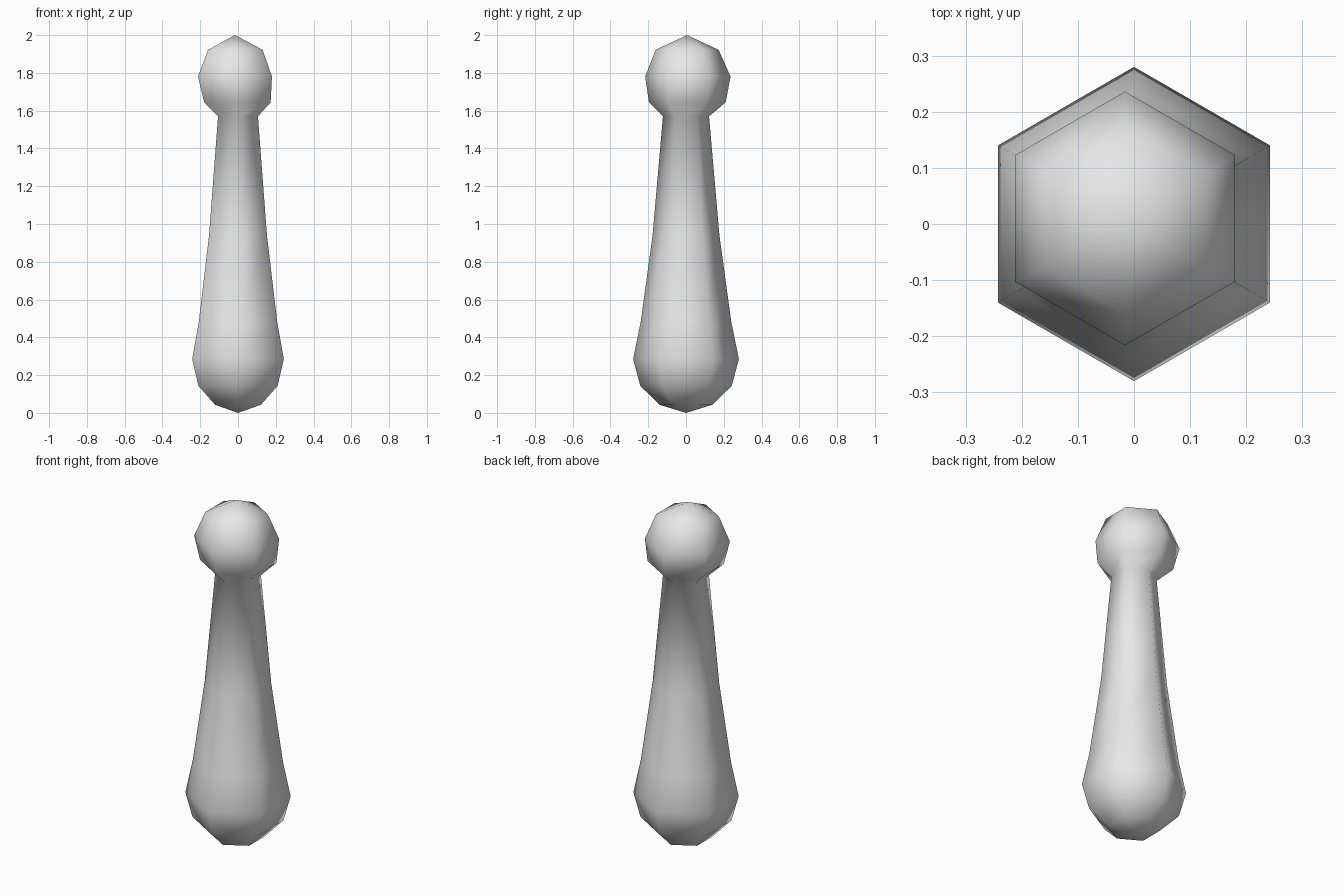
import bpy, bmesh, math

if "Cube" in bpy.data.objects:
    bpy.data.objects.remove(bpy.data.objects["Cube"], do_unlink=True)

SIDES = 6


def make_material(name, colour):
    mat = bpy.data.materials.new(name)
    mat.use_nodes = True
    mat.diffuse_color = colour
    mat.node_tree.nodes["Principled BSDF"].inputs["Base Color"].default_value = colour
    return mat


def lathe(name, bottom, rings, top, mat):
    """Six-sided smooth body: end points plus rings of (radius, z, x, y)."""
    bm = bmesh.new()
    loops = []
    for radius, z, cx, cy in rings:
        angles = [math.pi / 2 + math.tau * i / SIDES for i in range(SIDES)]
        loops.append([bm.verts.new((cx + radius * math.cos(a),
                                    cy + radius * math.sin(a), z)) for a in angles])
    low, high = bm.verts.new(bottom), bm.verts.new(top)
    for i in range(SIDES):
        j = (i + 1) % SIDES
        bm.faces.new((low, loops[0][j], loops[0][i]))
        bm.faces.new((high, loops[-1][i], loops[-1][j]))
        for a, b in zip(loops, loops[1:]):
            bm.faces.new((a[i], a[j], b[j], b[i]))
    bmesh.ops.recalc_face_normals(bm, faces=bm.faces)
    for face in bm.faces:
        face.smooth = True
    mesh = bpy.data.meshes.new(name)
    bm.to_mesh(mesh)
    bm.free()
    mesh.materials.append(mat)
    obj = bpy.data.objects.new(name, mesh)
    bpy.context.collection.objects.link(obj)
    return obj


grey = make_material("light grey", (0.8, 0.8, 0.8, 1))

# Rounded heavy end, tapering handle, then the slightly offset knob
profile = [
    (0.14, 0.043, 0, 0),
    (0.242, 0.143, 0, 0),
    (0.28, 0.285, 0, 0),
    (0.24, 0.48, 0, 0),
    (0.177, 0.94, 0, 0),
    (0.122, 1.57, 0, 0),
    (0.203, 1.644, -0.003, 0.007),
    (0.226, 1.78, -0.016, 0.01),
    (0.167, 1.922, -0.014, 0.006),
]
lathe("club_body", (0, 0, 0), profile, (-0.016, 0.005, 2), grey)
